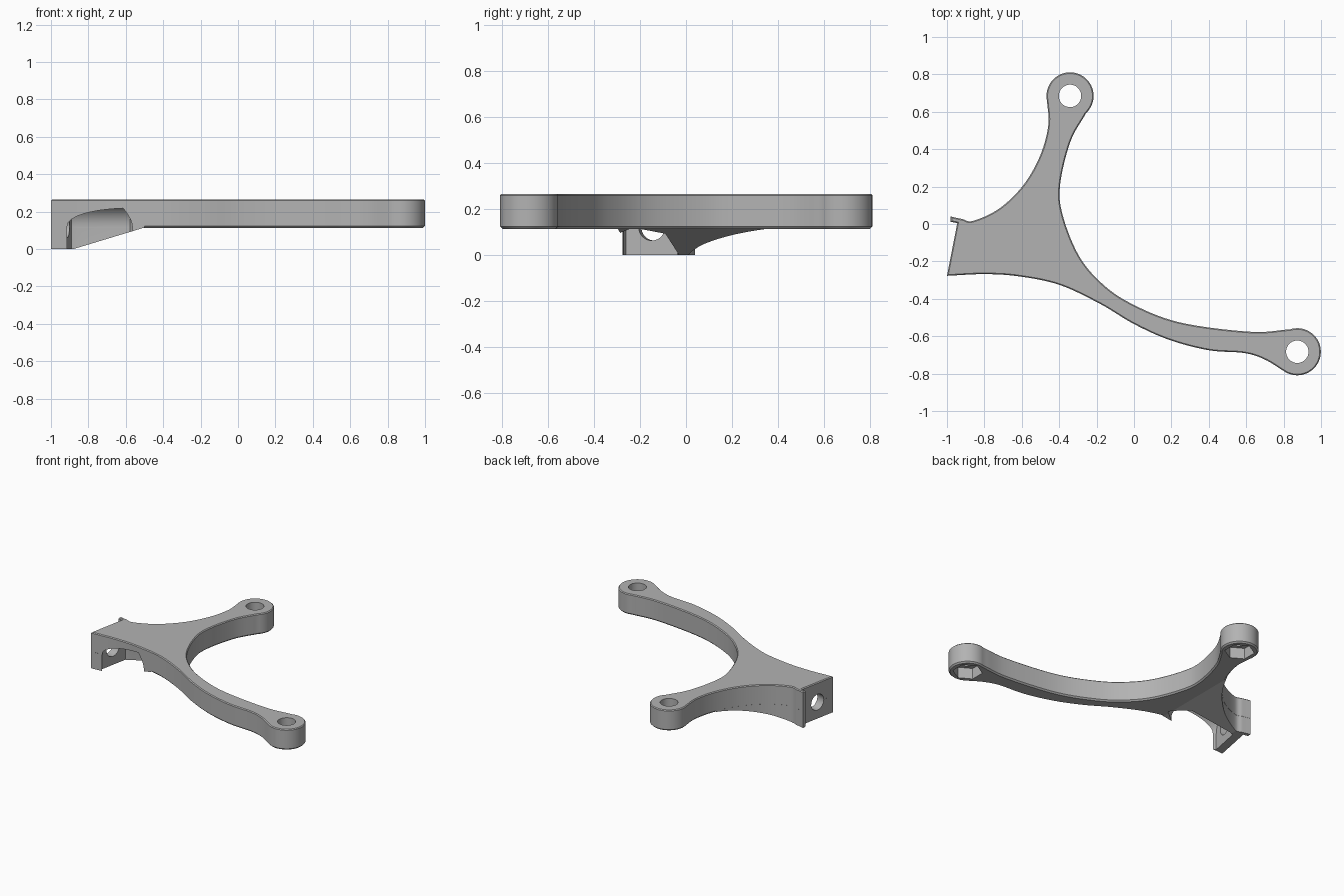
import bpy, bmesh, math
from mathutils import Vector, Matrix

if "Cube" in bpy.data.objects:
    bpy.data.objects.remove(bpy.data.objects["Cube"])

TOP, UNDER = 0.265, 0.113
BOSSES = [(-0.342, 0.685), (0.873, -0.683)]
BOSS_R = 0.126

grey = bpy.data.materials.new("grey")
grey.diffuse_color = (0.45, 0.45, 0.45, 1)
grey.use_nodes = True
grey.node_tree.nodes["Principled BSDF"].inputs["Base Color"].default_value = grey.diffuse_color


def make_object(name, bm):
    bmesh.ops.recalc_face_normals(bm, faces=bm.faces)
    me = bpy.data.meshes.new(name)
    bm.to_mesh(me)
    bm.free()
    ob = bpy.data.objects.new(name, me)
    bpy.context.collection.objects.link(ob)
    me.materials.append(grey)
    return ob


def curve(points, steps=8):
    """Smooth curve through the given points."""
    p = [Vector(q) for q in points]
    p = [2 * p[0] - p[1]] + p + [2 * p[-1] - p[-2]]
    out = []
    for a, b, c, d in zip(p, p[1:], p[2:], p[3:]):
        for i in range(steps):
            t = i / steps
            out.append(0.5 * (2 * b + (c - a) * t + (2 * a - 5 * b + 4 * c - d) * t * t
                              + (3 * b - a - 3 * c + d) * t ** 3))
    return out + [p[-2]]


def arc(centre, start, end, steps=40):
    angles = [math.radians(start + (end - start) * i / steps) for i in range(steps + 1)]
    return [Vector((centre[0] + BOSS_R * math.cos(a), centre[1] + BOSS_R * math.sin(a))) for a in angles]


def inset(points, d):
    out = []
    for i, p in enumerate(points):
        a = (p - points[i - 1]).normalized()
        b = (points[(i + 1) % len(points)] - p).normalized()
        na, nb = Vector((a.y, -a.x)), Vector((b.y, -b.x))
        out.append(p + (na + nb) * d / max(0.3, 1 + na.dot(nb)))
    return out


def loft(name, rings):
    """Closed solid through rings of 3D points."""
    bm = bmesh.new()
    loops = [[bm.verts.new(p) for p in r] for r in rings]
    n = len(loops[0])
    for lo, hi in zip(loops, loops[1:]):
        for i in range(n):
            j = (i + 1) % n
            bm.faces.new((lo[i], lo[j], hi[j], hi[i]))
    bm.faces.new(loops[0])
    bm.faces.new(loops[-1])
    return make_object(name, bm)


def slab(name, outline, levels):
    return loft(name, [[(p.x, p.y, z) for p in inset(outline, d)] for z, d in levels])


def cylinder(name, r, depth, sides, matrix):
    bm = bmesh.new()
    bmesh.ops.create_cone(bm, cap_ends=True, segments=sides, radius1=r, radius2=r,
                          depth=depth, matrix=matrix)
    return make_object(name, bm)


def boolean(ob, tool, op='DIFFERENCE'):
    m = ob.modifiers.new(tool.name, 'BOOLEAN')
    m.operation, m.object, m.solver = op, tool, 'EXACT'
    bpy.context.view_layer.objects.active = ob
    bpy.ops.object.modifier_apply(modifier=m.name)


# Outline of the bracket seen from above, clockwise
boss_a = arc(BOSSES[0], 192, -47)
boss_b = arc(BOSSES[1], 108, -124)
back = curve([(-0.98, 0.04), (-0.92, 0.027), (-0.86, 0.017), (-0.72, 0.083), (-0.59, 0.21),
              (-0.50, 0.37), (-0.458, 0.53), boss_a[0]])
inner = curve([boss_a[-1], (-0.34, 0.44), (-0.395, 0.21), (-0.382, 0.05), (-0.30, -0.16),
               (-0.185, -0.305), (-0.025, -0.42), (0.24, -0.525), (0.62, -0.576), boss_b[0]])
front = curve([boss_b[-1], (0.70, -0.725), (0.59, -0.69), (0.40, -0.675), (0.19, -0.62), (0, -0.535),
               (-0.185, -0.425), (-0.40, -0.325), (-0.615, -0.28), (-0.80, -0.268), (-1, -0.277)])
outline = ([Vector((-0.945, 0.005)), Vector((-0.98, 0.012))] + back + boss_a[1:-1]
           + inner + boss_b[1:-1] + front)

# Flat forked plate with chamfered rims
plate = slab("forked_plate", outline,
             [(UNDER, 0.01), (UNDER + 0.01, 0), (TOP - 0.006, 0), (TOP, 0.006)])

# Mounting foot with a sloped underside
foot = slab("mounting_foot", outline, [(0, 0.0006), (0.15, 0.0006)])
wedge_profile = [(-1.1, -0.0), (-0.88, -0.0), (-0.5, UNDER + 0.002), (-0.5, 0.14), (-1.1, 0.14)]
wedge = loft("wedge_tool", [[(x, y, z) for x, z in wedge_profile] for y in (-1, 1)])
boolean(foot, wedge, 'INTERSECT')

# Side bolt: hole through the foot, with an open-bottomed pocket behind it
frame = Matrix.Translation((-0.973, -0.137, 0.12)) @ Matrix.Rotation(math.radians(-11), 4, 'Z')
bolt = cylinder("bolt_tool", 0.058, 0.4, 40, frame @ Matrix.Rotation(math.pi / 2, 4, 'Y'))
bm = bmesh.new()
for drop in (0, 0.25):
    for t, r in ((0.062, 0.115), (0.09, 0.122), (0.38, 0.122), (0.49, 0.004)):
        for i in range(40):
            a = math.tau * i / 40
            bm.verts.new(frame @ Vector((t, r * math.cos(a), r * math.sin(a) - drop)))
hull = bmesh.ops.convex_hull(bm, input=bm.verts)
bmesh.ops.delete(bm, geom=list({v for v in hull["geom_interior"] + hull["geom_unused"]
                                if isinstance(v, bmesh.types.BMVert)}), context='VERTS')
pocket = make_object("pocket_tool", bm)

tools = [bolt, pocket]
for ob in (plate, foot):
    boolean(ob, pocket)
    boolean(ob, bolt)

# Arm ends: screw hole with a hexagonal nut recess below
for x, y in BOSSES:
    hole = cylinder("hole_tool", 0.06, 1, 48, Matrix.Translation((x, y, 0.2)))
    nut = cylinder("nut_tool", 0.1, 0.16, 6, Matrix.Translation((x, y, UNDER)))
    for tool in (hole, nut):
        boolean(plate, tool)
        tools.append(tool)

for tool in tools + [wedge]:
    bpy.data.objects.remove(tool)

for ob in (plate, foot):
    bpy.ops.object.select_all(action='DESELECT')
    ob.select_set(True)
    bpy.context.view_layer.objects.active = ob
    bpy.ops.object.shade_smooth_by_angle(angle=math.radians(25))
